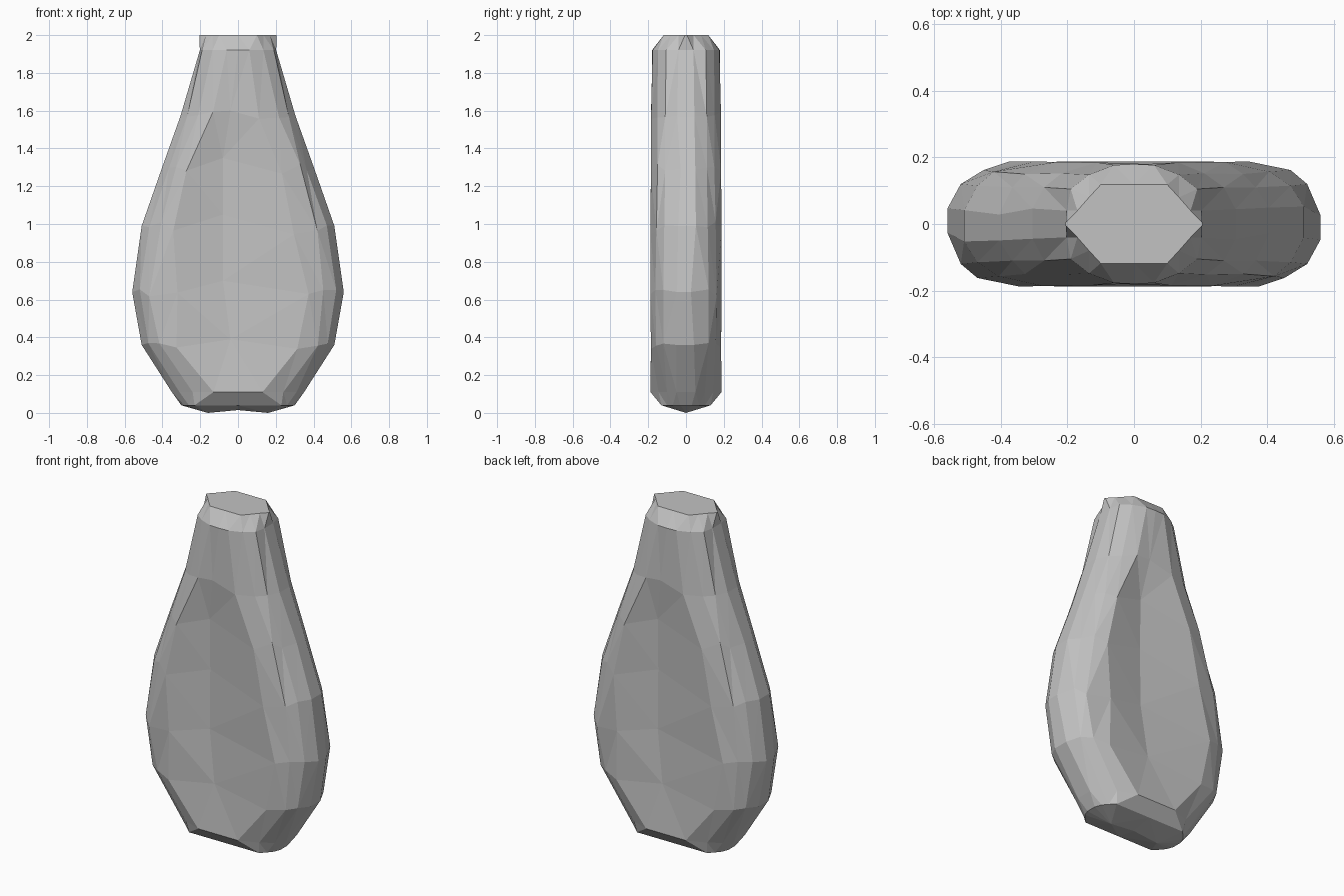
import bpy, bmesh, random

if "Cube" in bpy.data.objects:
    bpy.data.objects.remove(bpy.data.objects["Cube"])
random.seed(11)

# Ring table: z, then (x, depth) of side, bevel, shoulder, face, middle depth, facet wander
RINGS = [
    (0.00, (0.16, 0.00), (0.16, 0.00), (0.16, 0.00), (0.16, 0.00), 0.00, 0),
    (0.04, (0.30, 0.03), (0.285, 0.07), (0.26, 0.10), (0.23, 0.13), 0.13, 0),
    (0.11, (0.35, 0.05), (0.31, 0.10), (0.24, 0.145), (0.13, 0.188), 0.188, 0),
    (0.36, (0.51, 0.05), (0.475, 0.12), (0.42, 0.158), (0.32, 0.186), 0.163, 0.5),
    (0.64, (0.56, 0.04), (0.52, 0.12), (0.46, 0.162), (0.345, 0.188), 0.150, 1),
    (0.99, (0.51, 0.04), (0.47, 0.115), (0.415, 0.157), (0.32, 0.188), 0.145, 1),
    (1.29, (0.405, 0.04), (0.365, 0.11), (0.32, 0.150), (0.25, 0.186), 0.150, 1),
    (1.57, (0.305, 0.04), (0.27, 0.11), (0.215, 0.152), (0.12, 0.185), 0.180, 0.5),
    (1.92, (0.202, 0.04), (0.19, 0.105), (0.135, 0.148), (0.06, 0.177), 0.180, 0),
    (2.00, (0.205, 0.005), (0.17, 0.04), (0.135, 0.08), (0.10, 0.118), 0.118, 0),
]


def half_ring(z, side, bevel, shoulder, face, mid, k):
    """Front half of a ring from left to right, facets wander by k."""
    r = lambda a: random.uniform(-a, a) * k
    left = [(-side[0], -side[1] + r(.015), z),
            (-bevel[0], -bevel[1], z + r(.02)),
            (-shoulder[0] + r(.01), -shoulder[1], z + r(.04)),
            (-face[0] + r(.03), -face[1], z + r(.05))]
    right = [(face[0] + r(.03), -face[1], z + r(.05)),
             (shoulder[0] + r(.01), -shoulder[1], z + r(.04)),
             (bevel[0], -bevel[1], z + r(.02)),
             (side[0], -side[1] + r(.015), z)]
    centre = (-0.08 * k, -mid, z + 0.06 * k + (0.015 if z == 0 else 0))
    return left + [centre] + right


# Stone body: lofted rings, the back half is the front turned half round
bm = bmesh.new()
loops = []
for ring in RINGS:
    front = half_ring(*ring)
    pts = front + [(-x, -y, z) for x, y, z in front]
    loops.append([bm.verts.new(p) for p in pts])
n = len(loops[0])
for a, b in zip(loops, loops[1:]):
    for i in range(n):
        j = (i + 1) % n
        bm.faces.new((a[i], a[j], b[j], b[i]))

# Flat cap on the top
bm.faces.new(loops[-1])
bmesh.ops.remove_doubles(bm, verts=bm.verts, dist=0.001)
bmesh.ops.dissolve_degenerate(bm, edges=bm.edges, dist=0.0005)
sides = [f for f in bm.faces if len(f.verts) < 6]
bmesh.ops.triangulate(bm, faces=sides, quad_method='SHORT_EDGE')
bmesh.ops.recalc_face_normals(bm, faces=bm.faces)

mesh = bpy.data.meshes.new("stone")
bm.to_mesh(mesh)
bm.free()
stone = bpy.data.objects.new("stone", mesh)
bpy.context.collection.objects.link(stone)

grey = bpy.data.materials.new("stone grey")
grey.diffuse_color = (0.54, 0.54, 0.54, 1)
grey.use_nodes = True
grey.node_tree.nodes["Principled BSDF"].inputs["Base Color"].default_value = grey.diffuse_color
mesh.materials.append(grey)
